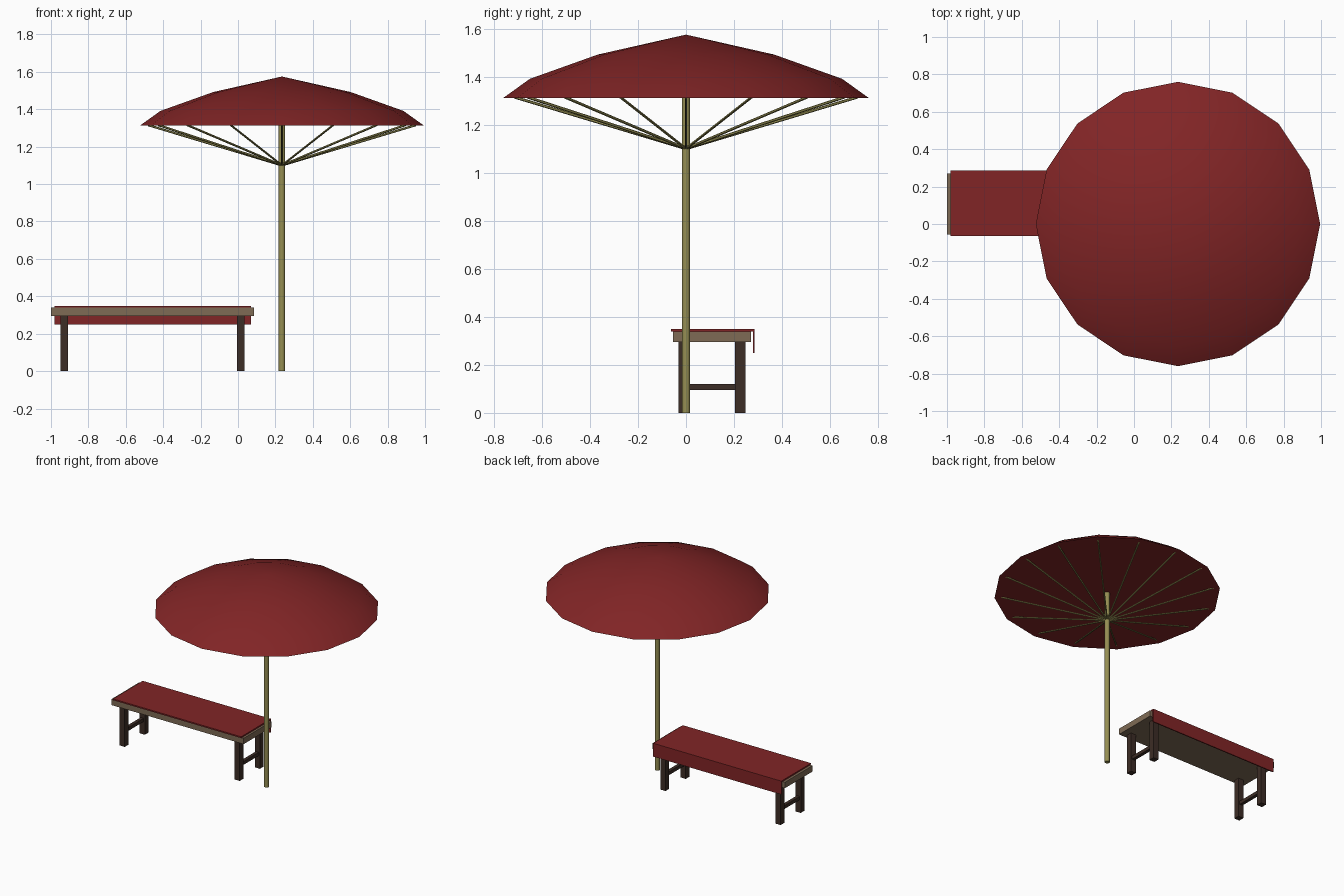
import bpy, bmesh, math
from mathutils import Vector

if "Cube" in bpy.data.objects:
    bpy.data.objects.remove(bpy.data.objects["Cube"])


def material(name, rgb):
    m = bpy.data.materials.new(name)
    m.diffuse_color = (*rgb, 1)
    m.use_nodes = True
    m.node_tree.nodes["Principled BSDF"].inputs["Base Color"].default_value = m.diffuse_color
    return m


RED = material("red cloth", (0.22, 0.018, 0.019))
BAMBOO = material("olive bamboo", (0.30, 0.27, 0.085))
BOARD = material("brown board", (0.21, 0.145, 0.09))
DARK = material("dark wood", (0.046, 0.026, 0.019))


def finish(name, bm, mat):
    bmesh.ops.recalc_face_normals(bm, faces=bm.faces)
    mesh = bpy.data.meshes.new(name)
    bm.to_mesh(mesh)
    bm.free()
    mesh.materials.append(mat)
    ob = bpy.data.objects.new(name, mesh)
    bpy.context.collection.objects.link(ob)
    return ob


def smooth(ob, angle):
    bpy.ops.object.select_all(action='DESELECT')
    ob.select_set(True)
    bpy.context.view_layer.objects.active = ob
    bpy.ops.object.shade_smooth_by_angle(angle=math.radians(angle))


def box(name, x, y, z, mat):
    bm = bmesh.new()
    bmesh.ops.create_cube(bm, size=1)
    for v in bm.verts:
        v.co = [(a + b) / 2 + c * (b - a) for (a, b), c in zip((x, y, z), v.co)]
    return finish(name, bm, mat)


def add_rod(bm, a, b, radius, sides):
    a, b = Vector(a), Vector(b)
    new = bmesh.ops.create_cone(bm, cap_ends=True, segments=sides, radius1=radius,
                                radius2=radius, depth=(b - a).length)["verts"]
    rot = (b - a).to_track_quat('Z', 'Y')
    for v in new:
        v.co = rot @ v.co + (a + b) / 2


CX, SIDES = 0.235, 16


def polar(i, r, z):
    t = 2 * math.pi * i / SIDES
    return (CX + r * math.cos(t), r * math.sin(t), z)


# Canopy: 16-sided dome with a flat closed underside
bm = bmesh.new()
rings = [[bm.verts.new(polar(i, r, z)) for i in range(SIDES)]
         for r, z in ((0.76, 1.312), (0.65, 1.391), (0.367, 1.492))]
apex = bm.verts.new((CX, 0, 1.575))
bm.faces.new(rings[0])
for i in range(SIDES):
    j = (i + 1) % SIDES
    for lo, hi in zip(rings, rings[1:]):
        bm.faces.new((lo[i], lo[j], hi[j], hi[i]))
    bm.faces.new((rings[-1][i], rings[-1][j], apex))
smooth(finish("canopy", bm, RED), 40)

# Pole
bm = bmesh.new()
add_rod(bm, (CX, 0, 0), (CX, 0, 1.33), 0.0175, 12)
smooth(finish("pole", bm, BAMBOO), 40)

# Ribs fanning from the hub to the canopy
bm = bmesh.new()
for i in range(SIDES):
    add_rod(bm, (CX, 0, 1.1), polar(i, 0.715, 1.315), 0.006, 6)
finish("ribs", bm, BAMBOO)

# Bench seat, cloth and hanging flap at the back
box("seat_board", (-1.0, 0.085), (-0.055, 0.27), (0.295, 0.339), BOARD)
box("seat_cloth", (-0.982, 0.07), (-0.063, 0.286), (0.339, 0.349), RED)
box("cloth_flap", (-0.982, 0.07), (0.278, 0.286), (0.25, 0.339), RED)

# Legs with a stretcher at each end
for side, x0 in (("left", -0.95), ("right", -0.006)):
    x = (x0, x0 + 0.042)
    box(side + "_front_leg", x, (-0.031, 0.012), (0, 0.295), DARK)
    box(side + "_back_leg", x, (0.205, 0.248), (0, 0.295), DARK)
    box(side + "_stretcher", (x0 + 0.009, x0 + 0.033), (0.012, 0.205), (0.095, 0.12), DARK)
